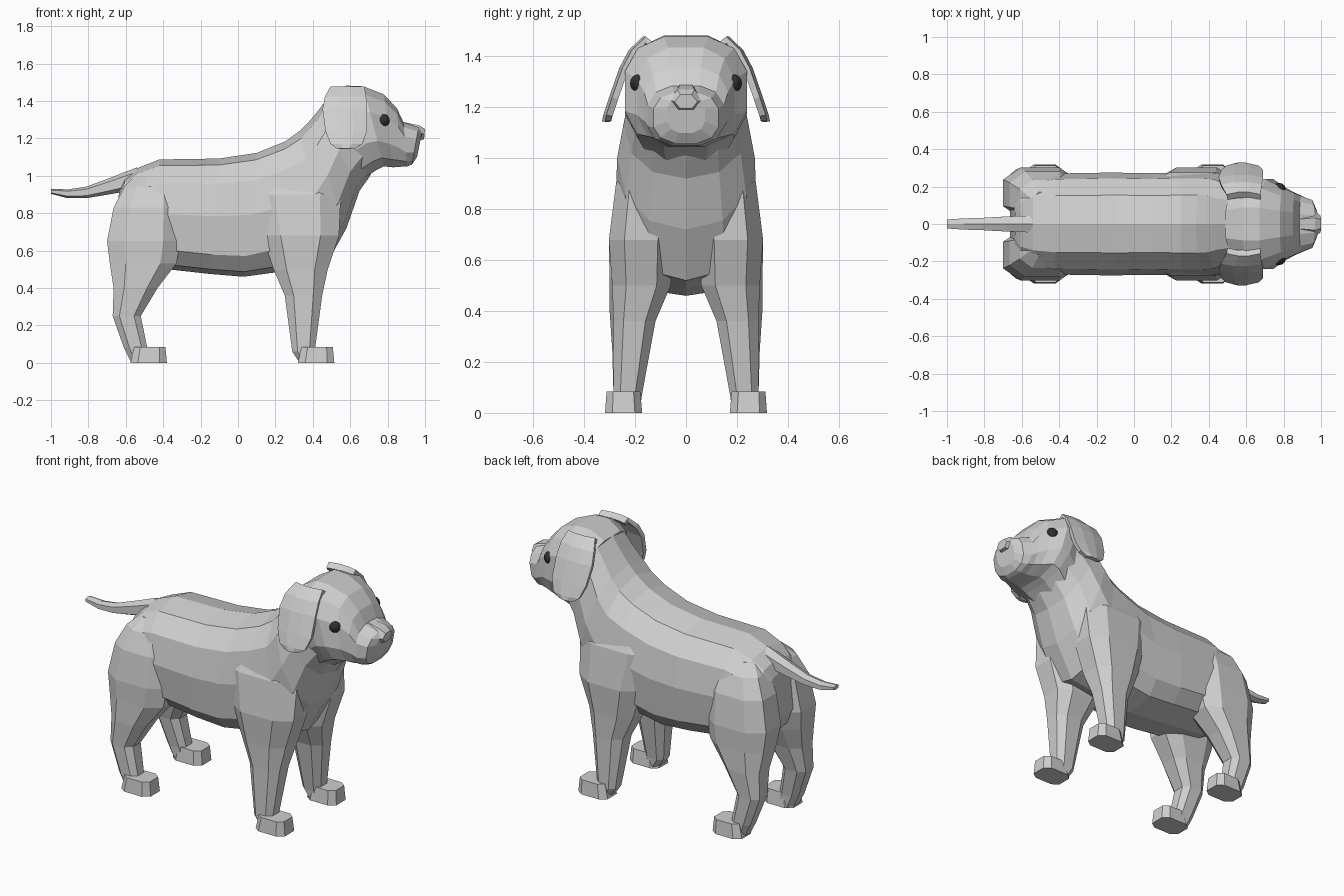
import bpy, bmesh, math
from mathutils import Vector


def material(name, rgb):
    m = bpy.data.materials.new(name)
    m.diffuse_color = (*rgb, 1)
    return m


FUR = material("light grey fur", (0.63, 0.63, 0.63))
DARK = material("dark eye", (0.03, 0.03, 0.03))


def finish(bm, name, mat, mirror=False):
    bmesh.ops.recalc_face_normals(bm, faces=bm.faces)
    me = bpy.data.meshes.new(name)
    bm.to_mesh(me)
    bm.free()
    me.materials.append(mat)
    ob = bpy.data.objects.new(name, me)
    bpy.context.collection.objects.link(ob)
    if mirror:
        mod = ob.modifiers.new("mirror", 'MIRROR')
        mod.use_axis = (False, True, False)
    return ob


def unit_ring(n, upper, lower=None, offset=0.0):
    """Rounded-box outline with n sides, scaled to fill -1..1."""
    pts = []
    for i in range(n):
        a = 2 * math.pi * (i + offset) / n
        c, s = math.cos(a), math.sin(a)
        e = 2 / (upper if c > 0 or lower is None else lower)
        pts.append((math.copysign(abs(c) ** e, c) if abs(c) > 1e-6 else 0,
                    math.copysign(abs(s) ** e, s) if abs(s) > 1e-6 else 0))
    ku, kv = max(abs(p[0]) for p in pts), max(abs(p[1]) for p in pts)
    return [(u / ku, v / kv) for u, v in pts]


def loft(rings, name, mat, mirror=False):
    bm = bmesh.new()
    vs = [[bm.verts.new(p) for p in r] for r in rings]
    n = len(vs[0])
    for a, b in zip(vs, vs[1:]):
        for i in range(n):
            j = (i + 1) % n
            bm.faces.new((a[i], a[j], b[j], b[i]))
    bm.faces.new(vs[0][::-1])
    bm.faces.new(vs[-1])
    return finish(bm, name, mat, mirror)


def upright(sections, n, power, offset=0.0):
    """Sections across the body: top x, z, bottom x, z, half width, lower roundness."""
    out = []
    for xt, zt, xb, zb, w, *lower in sections:
        mid = Vector(((xt + xb) / 2, 0, (zt + zb) / 2))
        half = Vector(((xt - xb) / 2, 0, (zt - zb) / 2))
        out.append([mid + half * u + Vector((0, w * v, 0))
                    for u, v in unit_ring(n, power, lower[0] if lower else None, offset)])
    return out


def level(sections, n=8, power=3.2):
    """Horizontal sections: z, x range, y range."""
    return [[((x0 + x1) / 2 + (x1 - x0) / 2 * u, (y0 + y1) / 2 + (y1 - y0) / 2 * v, z)
             for u, v in unit_ring(n, power, None, 0.5)] for z, x0, x1, y0, y1 in sections]


# torso and neck
loft(upright([
    (-0.635, 0.92, -0.665, 0.66, 0.14, 2.3),
    (-0.605, 0.985, -0.63, 0.57, 0.215, 2.5),
    (-0.54, 1.04, -0.54, 0.52, 0.25, 3),
    (-0.42, 1.087, -0.42, 0.505, 0.27, 3.2),
    (-0.10, 1.092, -0.15, 0.475, 0.275, 3.4),
    (0.10, 1.122, 0.03, 0.46, 0.272, 3.4),
    (0.25, 1.182, 0.25, 0.49, 0.275, 3),
    (0.33, 1.24, 0.47, 0.52, 0.275, 2.4),
    (0.38, 1.29, 0.58, 0.72, 0.27, 2.2),
    (0.43, 1.35, 0.65, 0.92, 0.245, 2.2),
    (0.49, 1.43, 0.70, 0.99, 0.23, 2.3),
    (0.56, 1.46, 0.73, 1.04, 0.22, 2.5)], 12, 2.4), "torso", FUR)

# head and muzzle
loft(upright([
    (0.49, 1.43, 0.68, 0.99, 0.21),
    (0.58, 1.482, 0.74, 1.03, 0.24),
    (0.67, 1.478, 0.78, 1.05, 0.24),
    (0.78, 1.435, 0.83, 1.045, 0.192),
    (0.85, 1.36, 0.87, 1.048, 0.165),
    (0.885, 1.285, 0.905, 1.05, 0.15),
    (0.965, 1.258, 0.93, 1.06, 0.128),
    (0.985, 1.24, 0.957, 1.10, 0.075)], 12, 2.6, 0.5), "head", FUR)

# nose
loft(upright([
    (0.88, 1.288, 0.90, 1.20, 0.05),
    (0.968, 1.27, 0.968, 1.19, 0.066),
    (1.0, 1.25, 0.995, 1.195, 0.045)], 6, 2, 0.5), "nose", FUR)

# tail
loft(upright([
    (-0.54, 1.045, -0.58, 0.92, 0.045),
    (-0.68, 0.99, -0.69, 0.90, 0.04),
    (-0.81, 0.942, -0.81, 0.88, 0.033),
    (-0.91, 0.927, -0.91, 0.88, 0.03),
    (-1.0, 0.93, -1.0, 0.903, 0.024)], 6, 2.4), "tail", FUR)

# legs, their tops sinking into the torso
loft(level([
    (0.0, 0.33, 0.43, 0.18, 0.28),
    (0.06, 0.29, 0.41, 0.175, 0.285),
    (0.36, 0.25, 0.45, 0.12, 0.285),
    (0.50, 0.19, 0.48, 0.06, 0.29),
    (0.68, 0.13, 0.54, 0.05, 0.303),
    (0.90, 0.08, 0.55, 0.05, 0.275),
    (1.02, 0.12, 0.50, 0.05, 0.215)], 8, 2.7), "front_legs", FUR, True)
loft(level([
    (0.0, -0.57, -0.47, 0.18, 0.28),
    (0.08, -0.61, -0.485, 0.175, 0.285),
    (0.25, -0.67, -0.52, 0.15, 0.29),
    (0.40, -0.665, -0.43, 0.11, 0.30),
    (0.53, -0.685, -0.33, 0.06, 0.30),
    (0.65, -0.70, -0.305, 0.03, 0.303),
    (0.83, -0.665, -0.31, 0.03, 0.28),
    (0.94, -0.61, -0.33, 0.03, 0.235),
    (1.0, -0.55, -0.38, 0.03, 0.17)], 8, 2.7), "hind_legs", FUR, True)

# paws
for name, x in (("front_paws", 0.32), ("hind_paws", -0.575)):
    loft(level([(0.0, x, x + 0.195, 0.172, 0.318),
                (0.085, x + 0.02, x + 0.187, 0.18, 0.312)], 8, 3.5), name, FUR, True)

# ears: drooping flaps, rows given as y, z and x range
bm = bmesh.new()
rows = []
for y, z, x0, x1 in ((0.14, 1.455, 0.50, 0.675), (0.17, 1.478, 0.495, 0.675),
                     (0.225, 1.425, 0.465, 0.685), (0.262, 1.355, 0.452, 0.69),
                     (0.302, 1.24, 0.467, 0.69), (0.325, 1.17, 0.495, 0.665),
                     (0.33, 1.145, 0.53, 0.625)):
    rows.append([bm.verts.new((x0 + (x1 - x0) * t, y - d, z))
                 for t, d in ((0, 0.012), (0.33, 0), (0.67, 0), (1, 0.012))])
for a, b in zip(rows, rows[1:]):
    for i in range(3):
        bm.faces.new((a[i], b[i], b[i + 1], a[i + 1]))
ears = finish(bm, "ears", FUR)
solid = ears.modifiers.new("thickness", 'SOLIDIFY')
solid.thickness = 0.025
# thicken toward the head whichever way the open sheet's normals ended up
solid.offset = -1 if sum(p.normal.y for p in ears.data.polygons) > 0 else 1
mir = ears.modifiers.new("mirror", 'MIRROR')
mir.use_axis = (False, True, False)

# eyes
bm = bmesh.new()
bmesh.ops.create_uvsphere(bm, u_segments=12, v_segments=8, radius=0.037)
bmesh.ops.translate(bm, verts=bm.verts, vec=(0.775, 0.183, 1.295))
finish(bm, "eyes", DARK, True)
